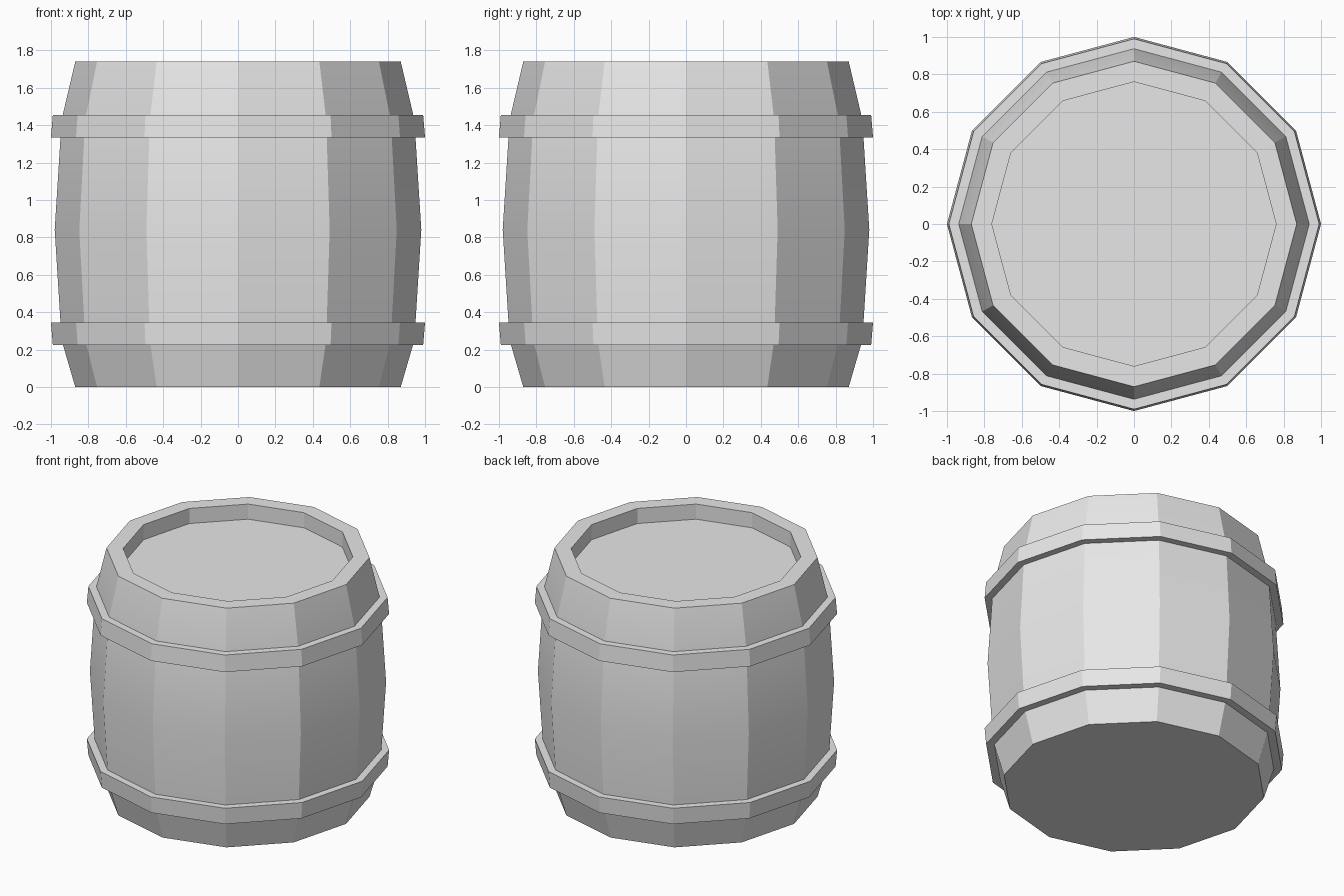
import bpy
import bmesh
from math import cos, sin, tau, radians

SIDES = 12

cube = bpy.data.objects.get("Cube")
if cube:
    bpy.data.objects.remove(cube, do_unlink=True)

grey = bpy.data.materials.new("plain_grey")
grey.use_nodes = True
grey.diffuse_color = (0.8, 0.8, 0.8, 1)
grey.node_tree.nodes["Principled BSDF"].inputs["Base Color"].default_value = (0.8, 0.8, 0.8, 1)


def lathe(name, profile, closed=False):
    """Turn a (radius, height) profile into a faceted solid, capped or closed on itself."""
    bm = bmesh.new()
    rings = [[bm.verts.new((r * cos(tau * i / SIDES), r * sin(tau * i / SIDES), z))
              for i in range(SIDES)] for r, z in profile]
    pairs = list(zip(rings, rings[1:]))
    if closed:
        pairs.append((rings[-1], rings[0]))
    else:
        bm.faces.new(rings[0][::-1])
        bm.faces.new(rings[-1])
    for low, high in pairs:
        for i in range(SIDES):
            j = (i + 1) % SIDES
            bm.faces.new((low[i], low[j], high[j], high[i]))
    bmesh.ops.recalc_face_normals(bm, faces=bm.faces)
    mesh = bpy.data.meshes.new(name)
    bm.to_mesh(mesh)
    bm.free()
    mesh.materials.append(grey)
    obj = bpy.data.objects.new(name, mesh)
    bpy.context.collection.objects.link(obj)
    # Soften only the gentle vertical bulge; the staves stay faceted
    bpy.ops.object.select_all(action='DESELECT')
    obj.select_set(True)
    bpy.context.view_layer.objects.active = obj
    bpy.ops.object.shade_smooth_by_angle(angle=radians(10))
    return obj


# Bulging body with a rim and a sunken lid
lathe("barrel_body", [(0.87, 0), (0.943, 0.25), (0.98, 0.84), (0.943, 1.43),
                      (0.87, 1.74), (0.76, 1.74), (0.76, 1.63)])

# Hoops, each leaning in towards its end of the barrel
lathe("lower_hoop", [(0.9, 0.225), (0.99, 0.225), (1, 0.345), (0.9, 0.345)], closed=True)
lathe("upper_hoop", [(0.9, 1.335), (1, 1.335), (0.99, 1.455), (0.9, 1.455)], closed=True)
